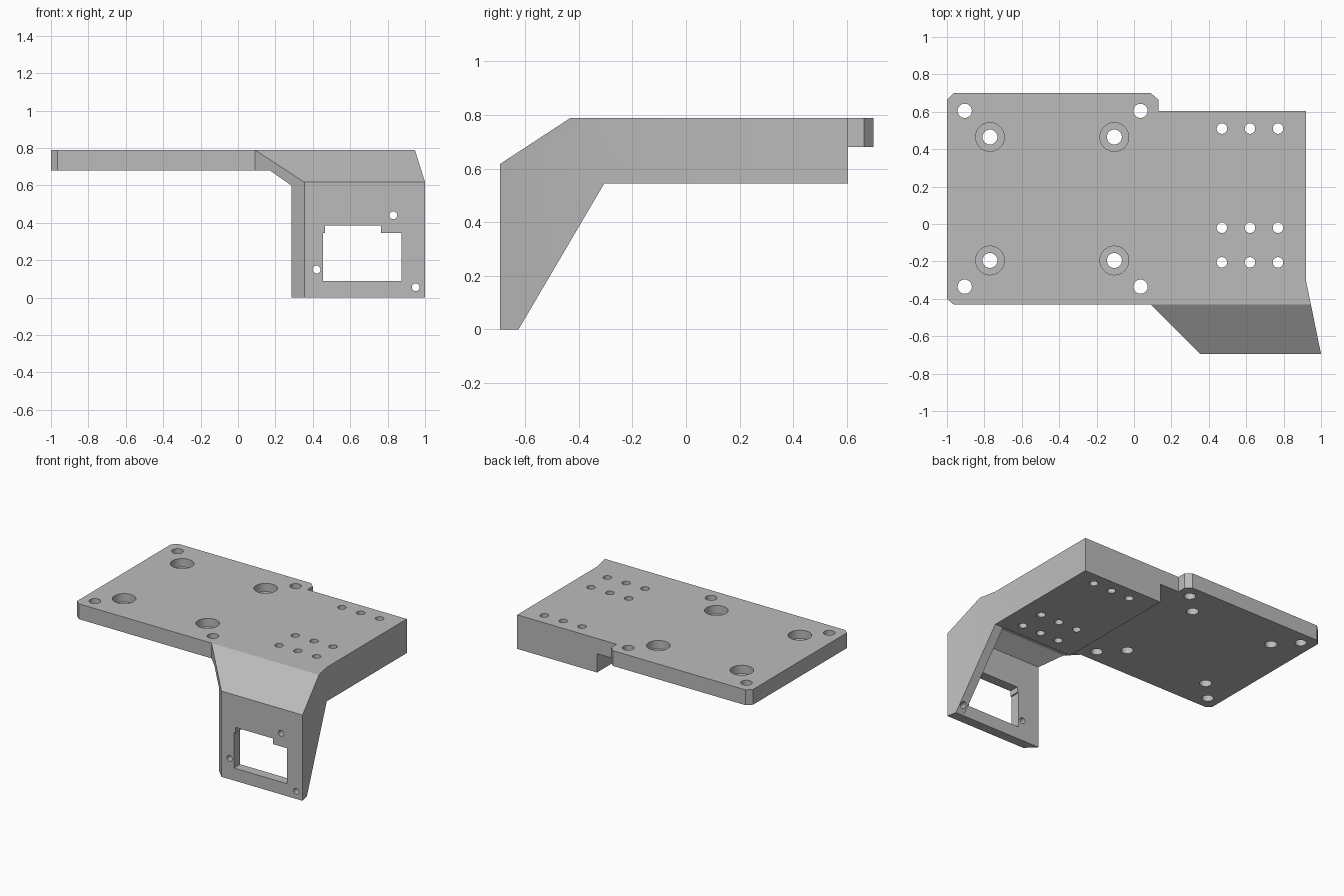
import bpy, bmesh
from mathutils import Matrix, Vector

if "Cube" in bpy.data.objects:
    bpy.data.objects.remove(bpy.data.objects["Cube"])

TOP, PLATE_Z, BLOCK_Z = 0.79, 0.68, 0.545
FRONT, LEG_BACK, BLOCK_FRONT, BACK = -0.695, -0.625, -0.305, 0.605
FLARE = 0.08 / (BLOCK_FRONT - FRONT)

grey = bpy.data.materials.new("satin_grey")
grey.use_nodes = True
COLOUR = (0.5, 0.5, 0.5, 1)
grey.diffuse_color = COLOUR
grey.node_tree.nodes["Principled BSDF"].inputs["Base Color"].default_value = COLOUR


def add_prism(bm, outline, axis, lo, hi):
    """Extrude a 2D outline along one axis."""
    def place(p, d):
        q = list(p)
        q.insert("xyz".index(axis), d)
        return Vector(q)
    face = bm.faces.new([bm.verts.new(place(p, lo)) for p in outline])
    ext = bmesh.ops.extrude_face_region(bm, geom=[face])
    moved = [v for v in ext["geom"] if isinstance(v, bmesh.types.BMVert)]
    shift = place((0, 0), hi - lo)
    bmesh.ops.translate(bm, verts=moved, vec=shift)
    return moved


def add_hole(bm, centre, radius, depth, axis="z", sides=32):
    turn = Matrix.Rotation(1.5707963, 4, "X") if axis == "y" else Matrix()
    bmesh.ops.create_cone(bm, cap_ends=True, segments=sides, radius1=radius,
                          radius2=radius, depth=depth,
                          matrix=Matrix.Translation(centre) @ turn)


def finish(bm, name, helper=False):
    bmesh.ops.recalc_face_normals(bm, faces=bm.faces)
    mesh = bpy.data.meshes.new(name)
    bm.to_mesh(mesh)
    bm.free()
    obj = bpy.data.objects.new(name, mesh)
    obj.hide_render = helper
    bpy.context.collection.objects.link(obj)
    mesh.materials.append(grey)
    return obj


def prism(name, outline, axis, lo, hi, helper=True):
    bm = bmesh.new()
    add_prism(bm, outline, axis, lo, hi)
    return finish(bm, name, helper)


def boolean(target, tool, operation):
    mod = target.modifiers.new(tool.name, "BOOLEAN")
    mod.operation, mod.solver, mod.object = operation, "EXACT", tool
    graph = bpy.context.evaluated_depsgraph_get()
    mesh = bpy.data.meshes.new_from_object(target.evaluated_get(graph))
    target.modifiers.clear()
    target.data = mesh
    bpy.data.objects.remove(tool)


# Thick block, sloping panel and leg: plan outline crossed with side profile
bracket = prism("bracket", [(0.285, BACK), (0.92, BACK), (0.92, BLOCK_FRONT),
                            (1, FRONT), (0.355, FRONT), (0.09, -0.43),
                            (0.285, -0.43)], "z", -0.1, 0.9)
side = prism("side_profile", [(BACK + 0.1, TOP), (-0.43, TOP), (FRONT, 0.617),
                              (FRONT - 0.1, 0.55), (FRONT - 0.1, 0),
                              (LEG_BACK, 0), (BLOCK_FRONT, BLOCK_Z),
                              (BACK + 0.1, BLOCK_Z)], "x", -0.5, 1.5)
boolean(bracket, side, "INTERSECT")

# Hollow behind the leg, leaving a side gusset that follows the flare
bm = bmesh.new()
end = add_prism(bm, [(BLOCK_FRONT, -0.1), (BLOCK_FRONT, PLATE_Z), (-0.51, PLATE_Z),
                     (LEG_BACK, 0.6), (LEG_BACK, -0.1)], "x", -0.3, 0.855)
for v in end:
    v.co.x += FLARE * (BLOCK_FRONT - v.co.y)
boolean(bracket, finish(bm, "leg_cavity", True), "DIFFERENCE")

# Thin plate with clipped corners
plate = prism("mounting_plate", [(-1, -0.4), (-0.965, -0.43), (0.4, -0.43),
                                 (0.4, BACK), (0.13, BACK), (0.13, 0.665),
                                 (0.09, 0.7), (-0.965, 0.7), (-1, 0.665)],
              "z", PLATE_Z, TOP, helper=False)
boolean(plate, bracket, "UNION")
plate.name = "mounting_bracket"

# Through holes
bm = bmesh.new()
for x in (-0.905, 0.035):
    for y in (0.605, -0.335):
        add_hole(bm, (x, y, 0.7), 0.038, 0.5)
for x in (-0.77, -0.105):
    for y in (0.465, -0.195):
        add_hole(bm, (x, y, 0.7), 0.04, 0.5)
for x in (0.47, 0.62, 0.77):
    for y in (0.51, -0.02, -0.205):
        add_hole(bm, (x, y, 0.7), 0.028, 0.5)
for x, z in ((0.83, 0.44), (0.42, 0.15), (0.95, 0.055)):
    add_hole(bm, (x, -0.62, z), 0.021, 0.3, axis="y")
# Stepped window in the leg
add_prism(bm, [(0.455, 0.09), (0.875, 0.09), (0.875, 0.345), (0.765, 0.345),
               (0.765, 0.385), (0.465, 0.385), (0.465, 0.345), (0.455, 0.345)],
          "y", -0.8, -0.55)
boolean(plate, finish(bm, "hole_cutters", True), "DIFFERENCE")

# Counterbores from the top
bm = bmesh.new()
for x in (-0.77, -0.105):
    for y in (0.465, -0.195):
        add_hole(bm, (x, y, TOP + 0.04), 0.077, 0.2)
boolean(plate, finish(bm, "counterbore_cutters", True), "DIFFERENCE")

bpy.ops.object.select_all(action="DESELECT")
plate.select_set(True)
bpy.context.view_layer.objects.active = plate
bpy.ops.object.shade_smooth_by_angle(angle=0.4)
